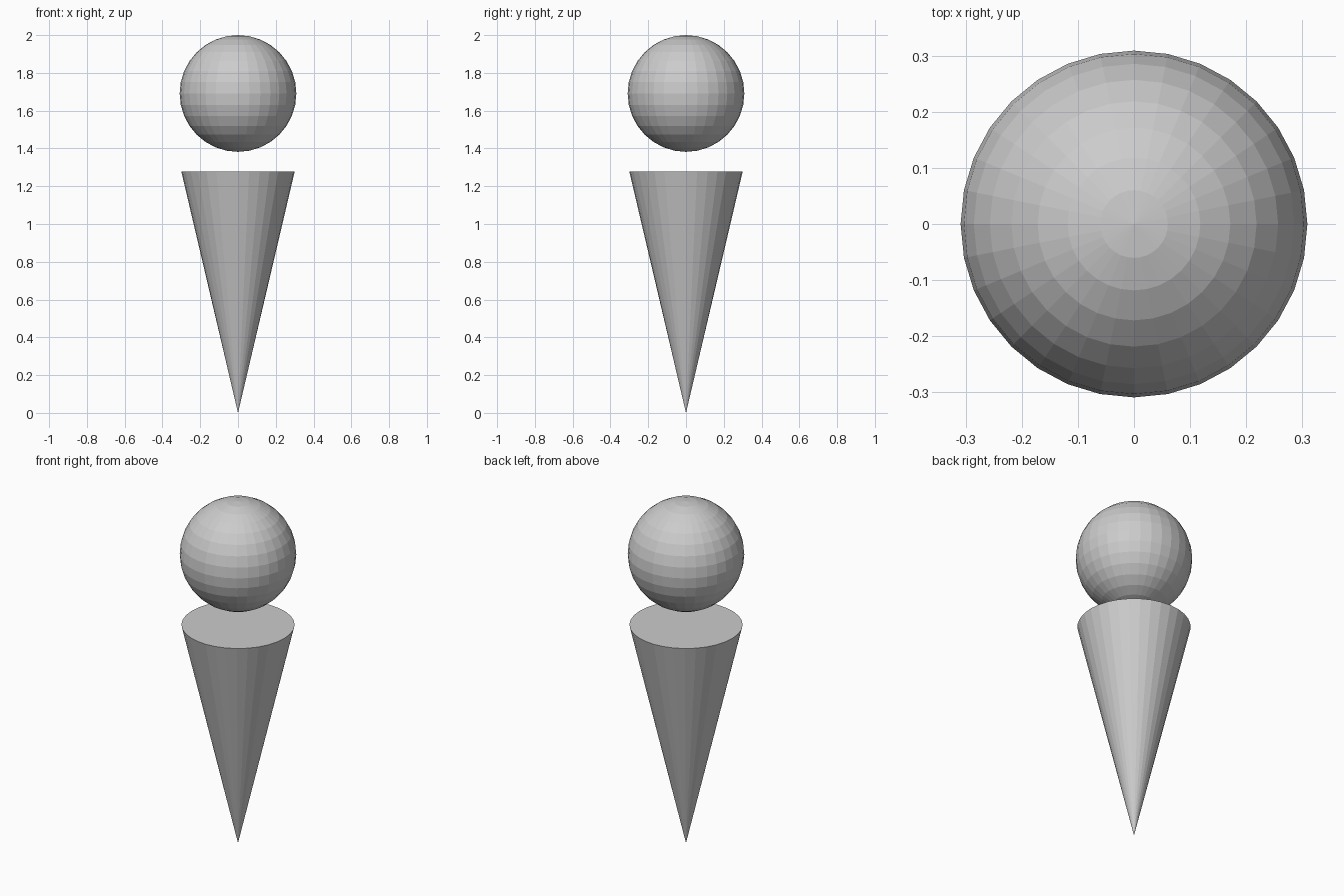
import bpy

# Remove the default object
cube = bpy.data.objects.get("Cube")
if cube:
    bpy.data.objects.remove(cube, do_unlink=True)

SIDES = 32
BALL_RADIUS = 0.309
CONE_RADIUS = 0.3
CONE_HEIGHT = 1.277

# Single light grey material
grey = bpy.data.materials.new("light_grey")
grey.use_nodes = True
colour = (0.6, 0.6, 0.6, 1)
grey.diffuse_color = colour
grey.node_tree.nodes["Principled BSDF"].inputs["Base Color"].default_value = colour


def finish(name):
    part = bpy.context.object
    part.name = name
    part.data.materials.append(grey)


# Cone standing on its tip, with a flat cap on top
bpy.ops.mesh.primitive_cone_add(
    vertices=SIDES, radius1=0, radius2=CONE_RADIUS, depth=CONE_HEIGHT,
    end_fill_type='NGON', location=(0, 0, CONE_HEIGHT / 2))
finish("cone")

# Faceted ball floating above the cone
bpy.ops.mesh.primitive_uv_sphere_add(
    segments=SIDES, ring_count=SIDES // 2, radius=BALL_RADIUS,
    location=(0, 0, 2 - BALL_RADIUS))
finish("ball")
